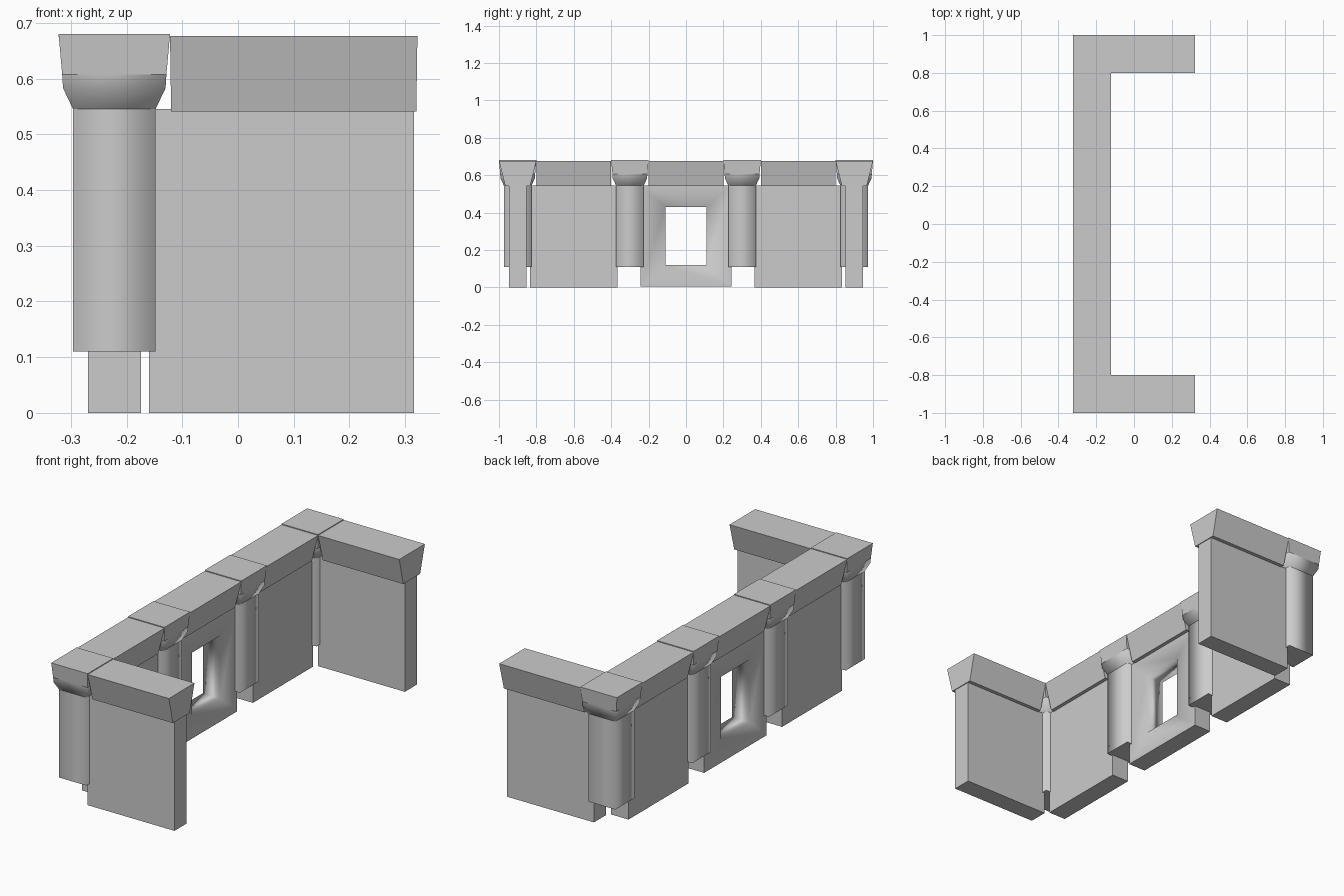
import bpy, bmesh

if "Cube" in bpy.data.objects:
    bpy.data.objects.remove(bpy.data.objects["Cube"], do_unlink=True)

stone = bpy.data.materials.new("grey_stone")
stone.use_nodes = True
GREY = (0.6, 0.6, 0.6, 1)
stone.diffuse_color = GREY
stone.node_tree.nodes["Principled BSDF"].inputs["Base Color"].default_value = GREY

SPINE = -0.222   # centre line of the long row


def finish(name, bm):
    bmesh.ops.recalc_face_normals(bm, faces=bm.faces)
    mesh = bpy.data.meshes.new(name)
    bm.to_mesh(mesh)
    bm.free()
    mesh.materials.append(stone)
    ob = bpy.data.objects.new(name, mesh)
    bpy.context.collection.objects.link(ob)
    return ob


def rect(bm, cx, cy, z, hx, hy):
    return [bm.verts.new((cx + sx * hx, cy + sy * hy, z))
            for sx, sy in ((-1, -1), (1, -1), (1, 1), (-1, 1))]


def loft(name, cx, cy, levels, smooth_bands=()):
    """Closed stack of rectangles; levels are (z, half x, half y)."""
    bm = bmesh.new()
    rings = [rect(bm, cx, cy, *lv) for lv in levels]
    bm.faces.new(rings[0])
    bm.faces.new(rings[-1])
    for band, (a, b) in enumerate(zip(rings, rings[1:])):
        for i in range(4):
            j = (i + 1) % 4
            f = bm.faces.new((a[i], a[j], b[j], b[i]))
            f.smooth = band in smooth_bands
    return finish(name, bm)


def column(name, y):
    loft(name + "_shaft", SPINE, y, [(0.11, 0.074, 0.074), (0.545, 0.074, 0.074)], (0,))
    loft(name + "_capital", SPINE, y,
         [(0.545, 0.074, 0.074), (0.583, 0.092, 0.092),
          (0.607, 0.0935, 0.0935), (0.68, 0.1, 0.1)], (0, 1))


def window_wall(name):
    """Wall panel with a softly shaded square opening."""
    bm = bmesh.new()

    def frame(x, hy, z0, z1):
        return [bm.verts.new((x, y, z))
                for y, z in ((-hy, z0), (hy, z0), (hy, z1), (-hy, z1))]

    sides = [(frame(SPINE + s * 0.0475, 0.243, 0.005, 0.545),
              frame(SPINE + s * 0.0475, 0.11, 0.12, 0.43)) for s in (-1, 1)]
    (o1, i1), (o2, i2) = sides
    for a, b, soft in ((o1, i1, True), (i1, i2, True), (i2, o2, True), (o2, o1, False)):
        for k in range(4):
            n = (k + 1) % 4
            bm.faces.new((a[k], a[n], b[n], b[k])).smooth = soft
    finish(name, bm)


# Columns, spine walls and wings, mirrored front to back
for side, s in (("front", -1), ("back", 1)):
    column(side + "_corner_column", s * 0.9)
    column(side + "_inner_column", s * 0.3)
    loft(side + "_spine_wall", SPINE, s * 0.6,
         [(0, 0.0475, 0.234), (0.545, 0.0475, 0.234)])
    loft(side + "_spine_beam", SPINE, s * 0.6,
         [(0.541, 0.066, 0.2), (0.676, 0.1, 0.2)])
    loft(side + "_wing_wall", 0.078, s * 0.9,
         [(0, 0.238, 0.0475), (0.545, 0.238, 0.0475)])
    loft(side + "_wing_beam", 0.1, s * 0.9,
         [(0.541, 0.22, 0.066), (0.676, 0.222, 0.1)])

# Middle bay with the opening
window_wall("window_wall")
loft("middle_beam", SPINE, 0, [(0.541, 0.066, 0.2), (0.676, 0.1, 0.2)])
